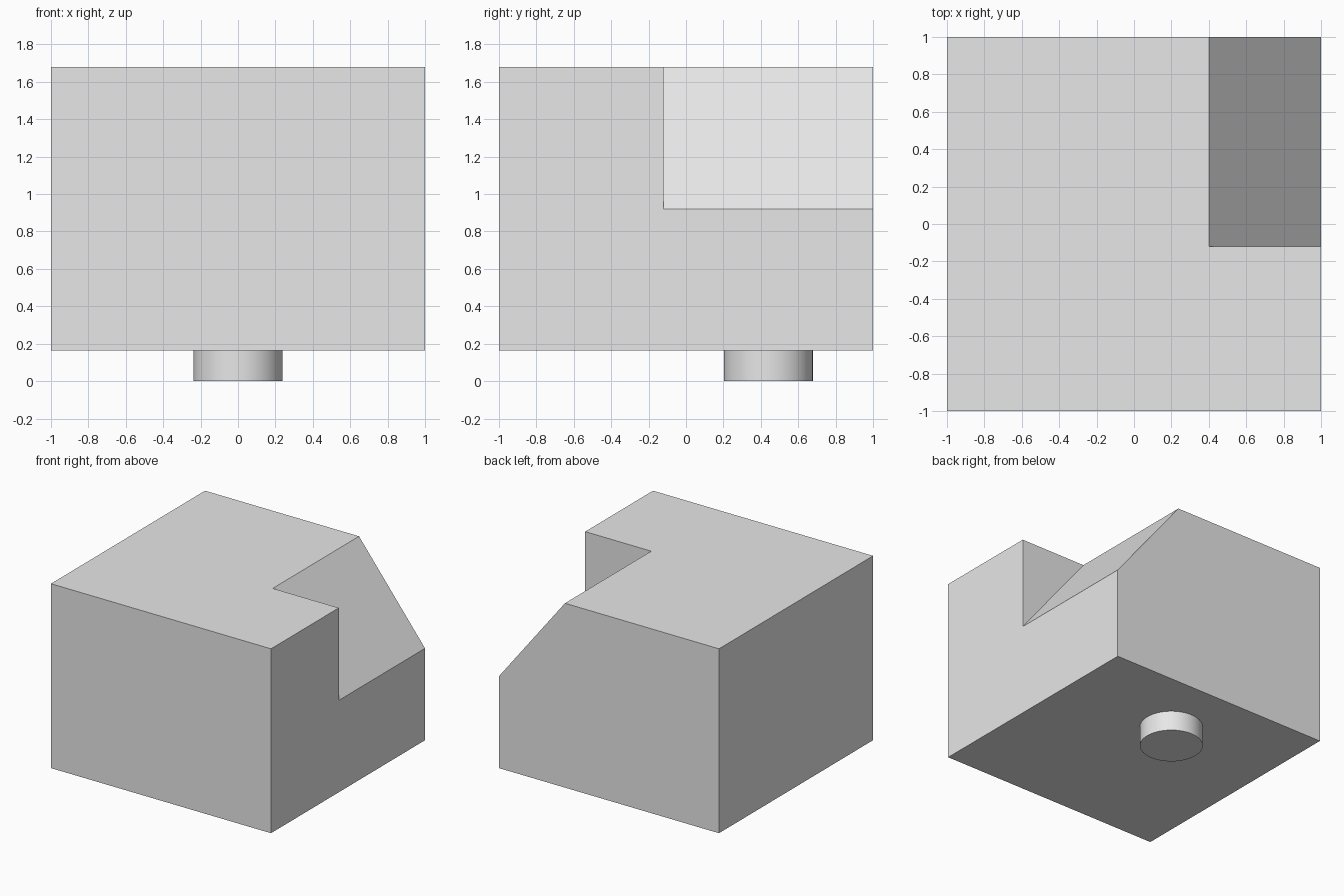
import bpy
import bmesh
from mathutils import Vector

if "Cube" in bpy.data.objects:
    bpy.data.objects.remove(bpy.data.objects["Cube"], do_unlink=True)

BASE, TOP = 0.165, 1.68        # underside and top of the body
SLOPE_X, SLOPE_Z = 0.4, 0.92   # inner top edge and outer low edge of the ramp
NOTCH_Y = -0.12                # front wall of the notch

grey = bpy.data.materials.new("light_grey")
grey.use_nodes = True
grey.diffuse_color = (0.8, 0.8, 0.8, 1)
grey.node_tree.nodes["Principled BSDF"].inputs["Base Color"].default_value = (0.8, 0.8, 0.8, 1)


def prism(name, profile, y0, y1):
    """Extrude an (x, z) profile along y."""
    bm = bmesh.new()
    face = bm.faces.new([bm.verts.new((x, y0, z)) for x, z in profile])
    out = bmesh.ops.extrude_face_region(bm, geom=[face])
    moved = [v for v in out["geom"] if isinstance(v, bmesh.types.BMVert)]
    bmesh.ops.translate(bm, verts=moved, vec=Vector((0, y1 - y0, 0)))
    bmesh.ops.recalc_face_normals(bm, faces=bm.faces)
    mesh = bpy.data.meshes.new(name)
    bm.to_mesh(mesh)
    bm.free()
    mesh.materials.append(grey)
    obj = bpy.data.objects.new(name, mesh)
    bpy.context.collection.objects.link(obj)
    return obj


# Main block
body = prism("body", [(-1, BASE), (1, BASE), (1, TOP), (-1, TOP)], -1, 1)

# Wedge that cuts the sloped notch, oversized past the block's outer faces
pitch = (SLOPE_Z - TOP) / (1 - SLOPE_X)
over = 0.1
high = TOP - over * pitch
wedge = prism("notch_cutter",
              [(SLOPE_X - over, high), (1 + over, SLOPE_Z + over * pitch), (1 + over, high)],
              NOTCH_Y, 1 + over)
wedge.hide_render = True

cut = body.modifiers.new("notch", 'BOOLEAN')
cut.operation = 'DIFFERENCE'
cut.solver = 'EXACT'
cut.object = wedge
bpy.context.view_layer.objects.active = body
bpy.ops.object.modifier_apply(modifier=cut.name)
bpy.data.objects.remove(wedge, do_unlink=True)

# Round peg under the body
bpy.ops.mesh.primitive_cylinder_add(vertices=64, radius=0.238, depth=BASE,
                                    location=(0, 0.44, BASE / 2))
peg = bpy.context.object
peg.name = "peg"
peg.data.materials.append(grey)
bpy.ops.object.shade_smooth_by_angle()
